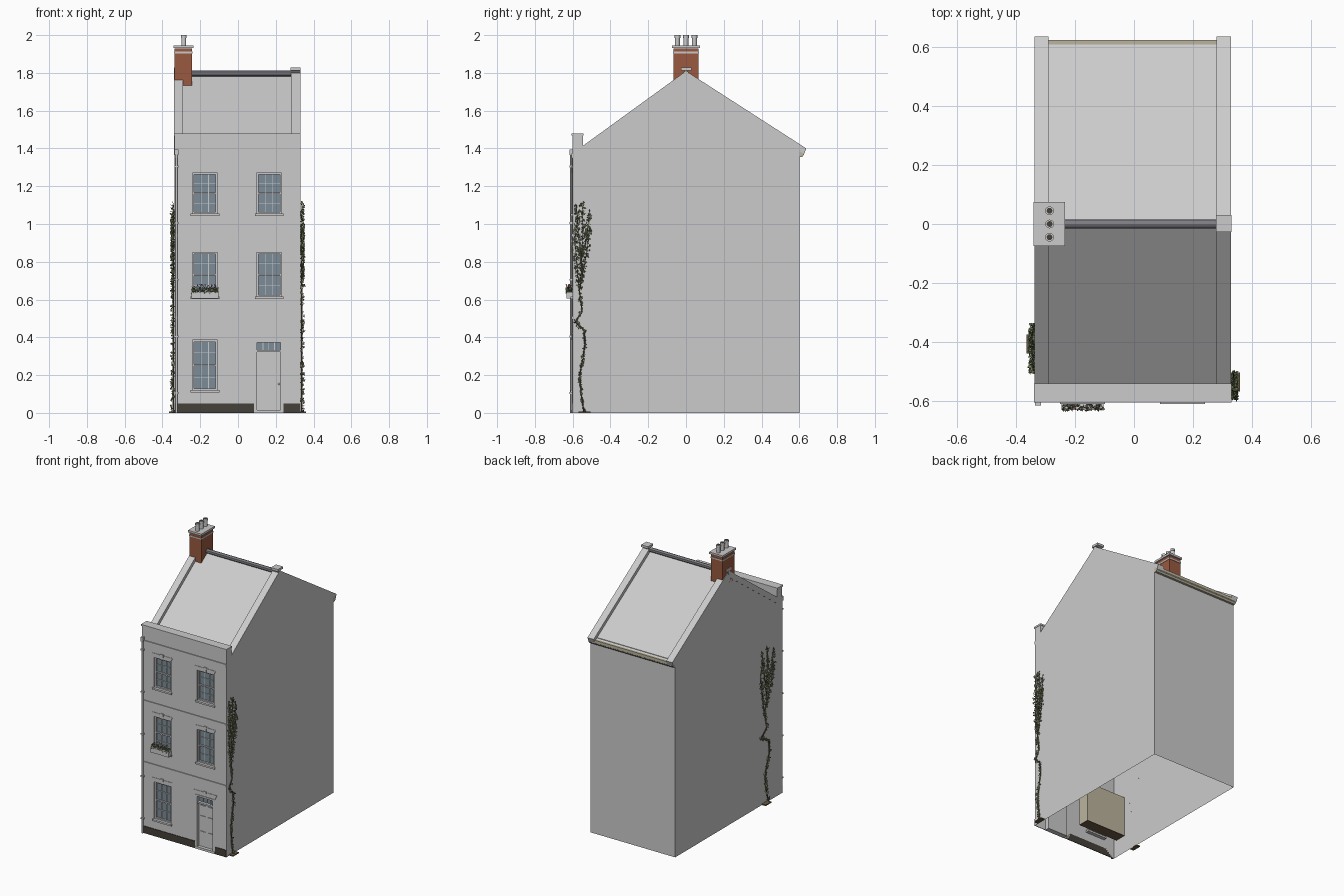
import bpy, bmesh, math, random
from mathutils import Vector, Euler

if "Cube" in bpy.data.objects:
    bpy.data.objects.remove(bpy.data.objects["Cube"])

random.seed(4)
XL, XR, YF, YB = -0.335, 0.33, -0.6, 0.6


def mat(name, r, g, b):
    m = bpy.data.materials.new(name)
    m.diffuse_color = (r, g, b, 1)
    m.use_nodes = True
    m.node_tree.nodes["Principled BSDF"].inputs["Base Color"].default_value = m.diffuse_color
    return m


BRICK = mat("brick", 0.32, 0.1, 0.05)
DARK = mat("plinth_dark", 0.06, 0.05, 0.04)
GLASS = mat("glass", 0.2, 0.26, 0.31)
CREAM = mat("cream", 0.5, 0.46, 0.34)
LEAF = mat("leaf", 0.2, 0.25, 0.12)
BARK = mat("bark", 0.14, 0.1, 0.06)
SLATE = mat("ridge_grey", 0.2, 0.2, 0.22)
FLOWER = mat("flower", 0.5, 0.2, 0.22)


def mesh(name, verts, faces, material=None):
    me = bpy.data.meshes.new(name)
    me.from_pydata(verts, [], faces)
    me.update()
    ob = bpy.data.objects.new(name, me)
    bpy.context.collection.objects.link(ob)
    if material:
        me.materials.append(material)
    return ob


def boxes(name, items, material=None):
    """Each item is (x0, x1, y0, y1, z0, z1)."""
    v, f = [], []
    for x0, x1, y0, y1, z0, z1 in items:
        n = len(v)
        v += [(x, y, z) for z in (z0, z1) for x, y in ((x0, y0), (x1, y0), (x1, y1), (x0, y1))]
        f += [[n + i for i in q] for q in ((3, 2, 1, 0), (4, 5, 6, 7), (0, 1, 5, 4),
                                           (1, 2, 6, 5), (2, 3, 7, 6), (3, 0, 4, 7))]
    return mesh(name, v, f, material)


def prism(name, prof, a, b, axis="x", material=None):
    """Extrude a (y,z) profile along x, or an (x,z) profile along y."""
    n = len(prof)
    put = (lambda p, t: (t, p[0], p[1])) if axis == "x" else (lambda p, t: (p[0], t, p[1]))
    v = [put(p, t) for t in (a, b) for p in prof]
    f = [list(range(n))[::-1], list(range(n, 2 * n))]
    f += [(i, (i + 1) % n, n + (i + 1) % n, n + i) for i in range(n)]
    ob = mesh(name, v, f, material)
    bm = bmesh.new()
    bm.from_mesh(ob.data)
    bmesh.ops.recalc_face_normals(bm, faces=bm.faces)
    bm.to_mesh(ob.data)
    bm.free()
    return ob


def cyl(name, loc, r, h, rot=(0, 0, 0), material=None, n=12):
    bpy.ops.mesh.primitive_cylinder_add(vertices=n, radius=r, depth=h, location=loc, rotation=rot)
    ob = bpy.context.object
    ob.name = name
    bpy.ops.object.shade_smooth_by_angle()
    if material:
        ob.data.materials.append(material)
    return ob


# Window and door openings
WINDOWS = [(x, z0, z1) for z0, z1 in ((0.12, 0.385), (0.615, 0.85), (1.055, 1.27))
           for x in (-0.175, 0.165) if not (z0 < 0.2 and x > 0)]
HW = 0.066
holes = [(x - HW, x + HW, a, b) for x, a, b in WINDOWS] + [(0.085, 0.24, 0, 0.385)]

# Front wall as a grid with the openings left out
xs = sorted({XL, XR} | {h[i] for h in holes for i in (0, 1)})
zs = sorted({0, 1.42} | {h[i] for h in holes for i in (2, 3)})
v, f = [], []
for x0, x1 in zip(xs, xs[1:]):
    for z0, z1 in zip(zs, zs[1:]):
        cx, cz = (x0 + x1) / 2, (z0 + z1) / 2
        if not any(a < cx < b and c < cz < d for a, b, c, d in holes):
            n = len(v)
            v += [(x0, YF, z0), (x1, YF, z0), (x1, YF, z1), (x0, YF, z1)]
            f.append((n, n + 1, n + 2, n + 3))
for a, b, c, d in holes:
    n = len(v)
    v += [(x, y, z) for y in (YF, -0.57) for x, z in ((a, c), (b, c), (b, d), (a, d))]
    f += [(n + i, n + 4 + i, n + 4 + (i + 1) % 4, n + (i + 1) % 4) for i in range(4)]
mesh("front_wall", v, f)

# Side and back walls, open underneath
side = [(YF, 0), (YB, 0), (YB, 1.40), (0, 1.80), (-0.545, 1.41), (YF, 1.41)]
v = [(x, y, z) for x in (XL, XR) for y, z in side]
mesh("side_and_back_walls", v, [(5, 4, 3, 2, 1, 0), (6, 7, 8, 9, 10, 11), (1, 2, 8, 7)])

# Roof slopes, gable copings, ridge and ridge blocks
roof = [(-0.56, 1.375), (0, 1.782), (0.625, 1.38), (0.625, 1.365), (0, 1.765), (-0.56, 1.36)]
prism("roof", roof, XL + 0.01, XR - 0.01)
cop = [(-0.55, 1.411), (0, 1.81), (0.637, 1.40), (0.625, 1.37), (0, 1.765), (-0.55, 1.365)]
prism("coping_left", cop, -0.338, -0.29)
prism("coping_right", cop, 0.281, XR)
cyl("ridge_tile", (-0.004, 0, 1.797), 0.015, 0.668, (0, math.pi / 2, 0), SLATE)
boxes("ridge_blocks", [(-0.34, -0.288, -0.027, 0.03, 1.812, 1.828), (0.278, 0.332, -0.027, 0.03, 1.812, 1.828)])
prism("back_gutter", [(0.598, 1.355), (0.615, 1.355), (0.626, 1.37), (0.626, 1.39), (0.598, 1.39)],
      XL, XR, material=CREAM)

# Parapet, cornice, string courses and plinth
boxes("parapet", [(XL, XR, YF, -0.545, 1.39, 1.47), (-0.34, 0.332, -0.606, -0.542, 1.468, 1.48)])
boxes("string_courses", [(XL, XR, -0.606, YF, a, b) for a, b in
                         ((0.498, 0.51), (0.935, 0.947), (1.35, 1.372))])
boxes("plinth", [(XL, 0.085, -0.604, YF, 0, 0.05), (0.24, XR, -0.604, YF, 0, 0.05)], DARK)

# Chimney stack with bands, cap and pots
boxes("chimney_stack", [(-0.335, -0.243, -0.066, 0.066, 1.72, 1.93)], BRICK)
boxes("chimney_bands", [(-0.338, -0.24, -0.07, 0.07, 1.903, 1.912), (-0.341, -0.235, -0.075, 0.075, 1.932, 1.946)])
for i in (-1, 0, 1):
    y = i * 0.045
    cyl("chimney_pot", (-0.287, y, 1.97), 0.012, 0.06)
    cyl("pot_rim", (-0.287, y, 1.993), 0.015, 0.014)
    cyl("pot_opening", (-0.287, y, 1.9995), 0.010, 0.002, material=DARK)

# Sash windows with sills, lintels and the rooms behind
for x, z0, z1 in WINDOWS:
    a, b, zm, t = x - HW, x + HW, (z0 + z1) / 2, 0.009
    boxes("window_frame", [(a, a + t, -0.592, -0.57, z0, z1), (b - t, b, -0.592, -0.57, z0, z1),
                           (a, b, -0.592, -0.57, z0, z0 + t), (a, b, -0.592, -0.57, z1 - t, z1),
                           (a, b, -0.59, -0.57, zm - 0.004, zm + 0.004)])
    bars = [(x + s * 0.019 - 0.0015, x + s * 0.019 + 0.0015, -0.584, -0.576, z0, z1) for s in (-1, 1)]
    bars += [(a, b, -0.584, -0.576, z - 0.0015, z + 0.0015) for z in ((z0 + zm) / 2, (zm + z1) / 2)]
    boxes("glazing_bars", bars)
    boxes("window_glass", [(a, b, -0.579, -0.575, z0, z1)], GLASS)
    boxes("window_sill", [(a - 0.01, b + 0.01, -0.611, -0.575, z0 - 0.012, z0)])
    boxes("room_floor", [(x - 0.155, x + 0.155, -0.57, -0.49, z0, z0 + 0.003)], BARK)
    boxes("room_box", [(x - 0.155, x + 0.155, -0.57, -0.49, z0 + 0.003, z1 + 0.02)], CREAM)
for x, z1 in [(w[0], w[2]) for w in WINDOWS] + [(0.163, 0.387)]:
    h = 0.066 if z1 != 0.387 else 0.078
    prism("lintel", [(x - h, z1), (x + h, z1), (x + h + 0.015, z1 + 0.03), (x - h - 0.015, z1 + 0.03)],
          -0.603, YF, "y")
    prism("keystone", [(x - 0.007, z1), (x + 0.007, z1), (x + 0.011, z1 + 0.037), (x - 0.011, z1 + 0.037)],
          -0.606, YF, "y")

# Front door with frame, fanlight, panels, knob and step
boxes("door_frame", [(0.085, 0.101, -0.604, -0.57, 0.015, 0.385), (0.224, 0.24, -0.604, -0.57, 0.015, 0.385),
                     (0.085, 0.24, -0.604, -0.57, 0.373, 0.385), (0.101, 0.224, -0.6, -0.57, 0.322, 0.333)])
boxes("door_leaf", [(0.101, 0.224, -0.583, -0.572, 0.015, 0.325)])
boxes("door_panels", [(c - 0.02, c + 0.02, -0.588, -0.582, a, b) for c in (0.134, 0.191)
                      for a, b in ((0.035, 0.125), (0.155, 0.235), (0.25, 0.31))])
boxes("fanlight_glass", [(0.101, 0.224, -0.58, -0.575, 0.333, 0.373)], GLASS)
boxes("fanlight_bars", [(x - 0.002, x + 0.002, -0.586, -0.575, 0.333, 0.373) for x in (0.132, 0.163, 0.193)])
bpy.ops.mesh.primitive_uv_sphere_add(segments=10, ring_count=6, radius=0.005, location=(0.216, -0.588, 0.153))
bpy.context.object.name = "door_knob"
boxes("door_step", [(0.085, 0.24, -0.606, -0.57, 0, 0.016)])

# Drainpipe with brackets
cyl("drainpipe", (-0.326, -0.608, 0.695), 0.006, 1.39)
boxes("pipe_brackets", [(-0.336, -0.316, -0.616, YF, z, z + 0.01) for z in (0.1, 0.4, 0.7, 1.0, 1.3)])
boxes("pipe_hopper", [(-0.336, -0.316, -0.617, YF, 1.365, 1.395)])


def leaves(name, points, size, material):
    v, f = [], []
    for p in points:
        e = Euler([random.uniform(0, 6.28) for _ in range(3)])
        s = size * random.uniform(0.6, 1.2)
        n = len(v)
        for q in ((-s, 0, 0), (0, -s * 0.6, 0), (s, 0, 0), (0, s * 0.6, 0)):
            c = Vector(q)
            c.rotate(e)
            v.append(tuple(Vector(p) + c))
        f.append((n, n + 1, n + 2, n + 3))
    return mesh(name, v, f, material)


# Flower box on the middle left sill
boxes("flower_box", [(-0.247, -0.103, -0.632, YF, 0.605, 0.64)])
U = random.uniform
leaves("flower_box_leaves", [(U(-0.245, -0.105), U(-0.635, -0.605), U(0.632, 0.662)) for _ in range(220)], 0.008, LEAF)
leaves("flowers", [(U(-0.24, -0.11), U(-0.635, -0.605), U(0.655, 0.68)) for _ in range(50)], 0.006, FLOWER)

# Climbing plants on both side walls: stem, fanned branches, leaves and soil
STEM = [(0.01, 0), (-0.005, 0.1), (-0.012, 0.2), (0.015, 0.36), (0.01, 0.44), (-0.035, 0.48),
        (0, 0.54), (-0.015, 0.65), (0.0, 0.72), (-0.005, 0.82)]
FAN = [[STEM[-3], (-0.03, 0.8), (-0.038, 0.92), (-0.025, 1.02)],
       [STEM[-1], (-0.02, 0.95), (-0.03, 1.1)], [STEM[-1], (0.005, 0.97), (0.0, 1.11)],
       [STEM[-1], (0.025, 0.93), (0.04, 1.08)], [STEM[-2], (0.025, 0.85), (0.042, 0.98)]]
for tag, wall, out, yc, sc in (("right", XR, 1, -0.55, 1.0), ("left", XL, -1, -0.42, -1.9)):
    cu = bpy.data.curves.new("climber_stem_" + tag, "CURVE")
    cu.dimensions = "3D"
    cu.bevel_depth, cu.bevel_resolution = 0.004, 1
    pts = []
    for k, path in enumerate([STEM] + FAN):
        w = [Vector((wall + out * 0.008, yc + sc * dy, z)) for dy, z in path]
        sp = cu.splines.new("POLY")
        sp.points.add(len(w) - 1)
        for q, p in zip(sp.points, w):
            q.co = (*p, 1)
            q.radius = 1 if k == 0 else 0.5
        for p, q in zip(w, w[1:]):
            spread = 0.008 if k == 0 else 0.013
            for _ in range(int((q - p).length * (230 if k == 0 else 300))):
                c = p.lerp(q, random.random())
                pts.append((wall + out * U(0.003, 0.02), c.y + U(-spread, spread), c.z + U(-0.01, 0.01)))
    cu.materials.append(BARK)
    bpy.context.collection.objects.link(bpy.data.objects.new("climber_stem_" + tag, cu))
    leaves("climber_leaves_" + tag, pts, 0.009, LEAF)
    a, b = sorted((wall, wall + out * 0.03))
    boxes("soil_" + tag, [(a, b, yc - 0.02, yc + 0.045, 0, 0.008)], BARK)
